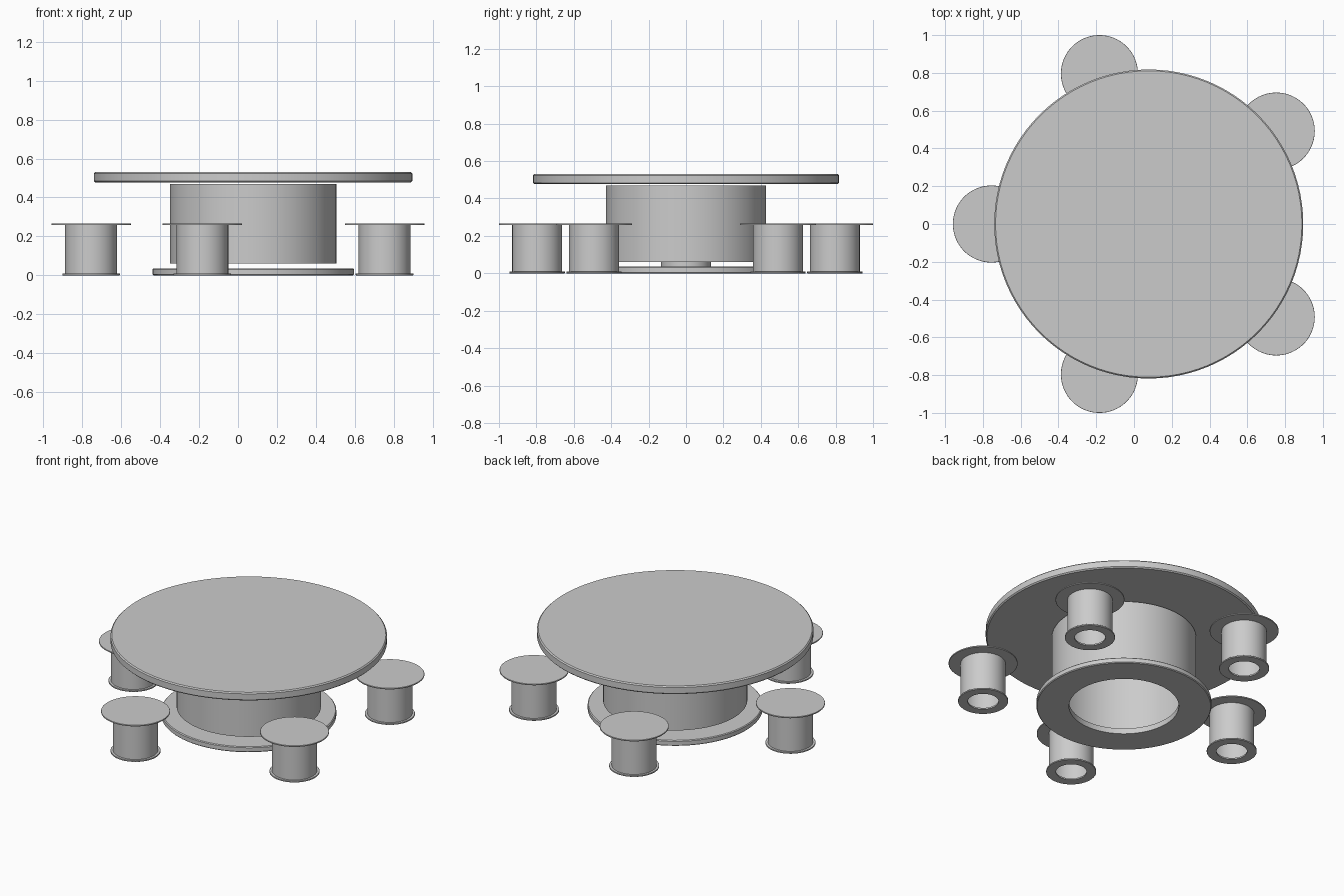
import bpy, bmesh, math
from mathutils import Vector

if "Cube" in bpy.data.objects:
    bpy.data.objects.remove(bpy.data.objects["Cube"])

SEGMENTS = 96


def lathe(name, profile, location, closed=False):
    """Spin an (r, z) profile around the vertical axis."""
    bm = bmesh.new()
    verts = [bm.verts.new((r, 0, z)) for r, z in profile]
    pairs = list(zip(verts, verts[1:]))
    if closed:
        pairs.append((verts[-1], verts[0]))
    edges = [bm.edges.new(p) for p in pairs]
    bmesh.ops.spin(bm, geom=verts + edges, cent=(0, 0, 0), axis=(0, 0, 1),
                   angle=math.tau, steps=SEGMENTS, use_duplicate=False)
    bmesh.ops.remove_doubles(bm, verts=bm.verts, dist=1e-5)
    bmesh.ops.recalc_face_normals(bm, faces=bm.faces)
    mesh = bpy.data.meshes.new(name)
    bm.to_mesh(mesh)
    bm.free()
    obj = bpy.data.objects.new(name, mesh)
    obj.location = location
    bpy.context.collection.objects.link(obj)
    bpy.ops.object.select_all(action='DESELECT')
    obj.select_set(True)
    bpy.context.view_layer.objects.active = obj
    bpy.ops.object.shade_smooth_by_angle(angle=math.radians(30))
    return obj


def disc(name, r, z0, z1, b, loc):
    """Solid disc with a small chamfer b."""
    return lathe(name, [(0, z0), (r - b, z0), (r, z0 + b),
                        (r, z1 - b), (r - b, z1), (0, z1)], loc)


def ring(name, r_in, r, z0, z1, b, loc):
    """Flat ring with chamfered outer edges."""
    return lathe(name, [(r_in, z0), (r - b, z0), (r, z0 + b),
                        (r, z1 - b), (r - b, z1), (r_in, z1)], loc, closed=True)


# Table: top, hollow pedestal and base ring
table = Vector((0.078, 0, 0))
disc("table_top", 0.818, 0.477, 0.53, 0.007, table)
lathe("table_pedestal", [(0.427, 0.06), (0.427, 0.47)], table)
ring("table_base", 0.325, 0.518, 0.0, 0.036, 0.005, table)

# Five stools around the table
stools = [(-0.755, 0), (-0.183, 0.796), (0.753, 0.492),
          (0.753, -0.492), (-0.183, -0.796)]
for i, (x, y) in enumerate(stools, 1):
    loc = Vector((x, y, 0))
    disc(f"stool_seat_{i}", 0.204, 0.258, 0.266, 0.001, loc)
    lathe(f"stool_leg_{i}", [(0.133, 0.008), (0.133, 0.259)], loc)
    ring(f"stool_base_{i}", 0.091, 0.148, 0.0, 0.009, 0.001, loc)
